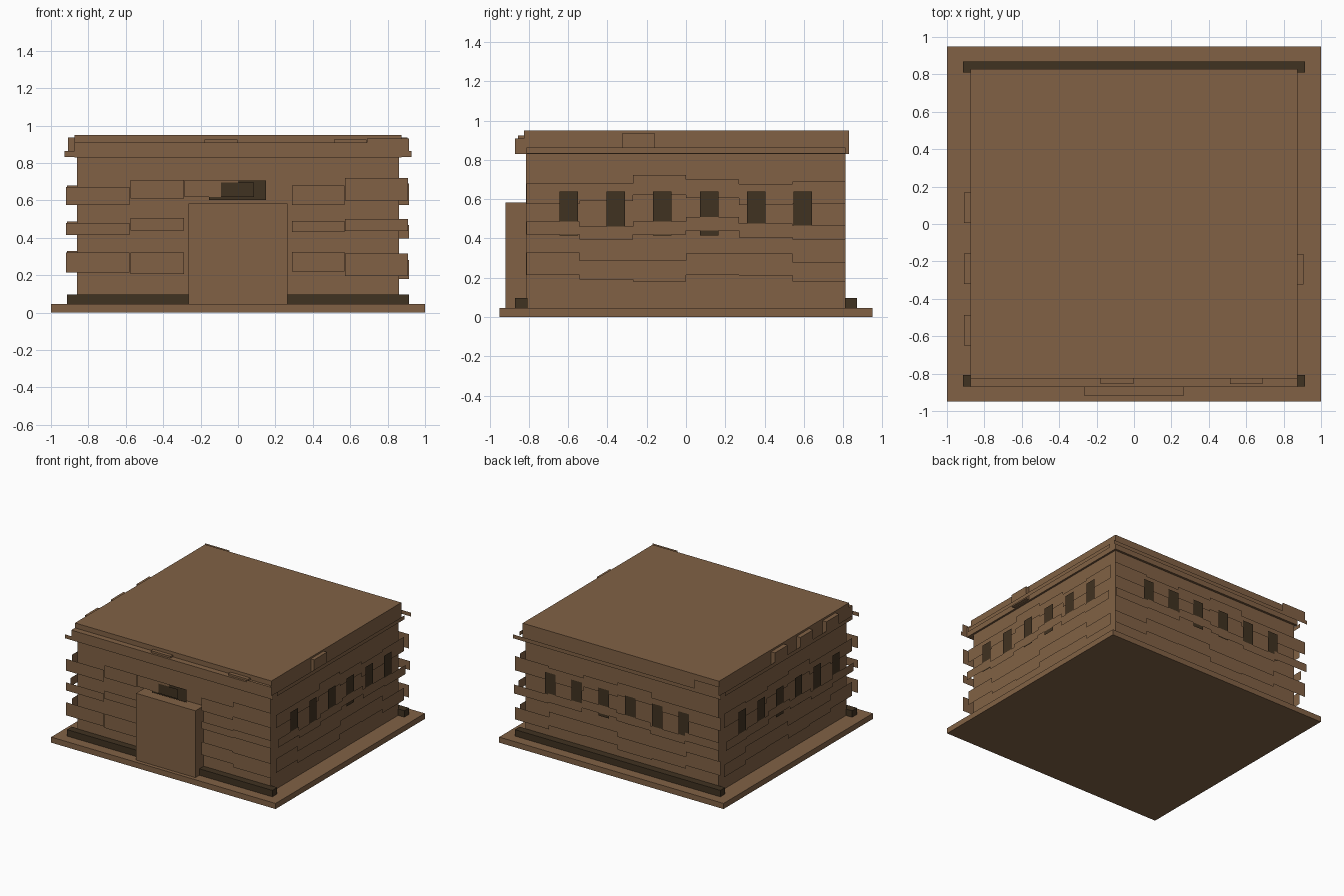
import bpy, bmesh
from mathutils import Vector

old = bpy.data.objects.get("Cube")
if old:
    bpy.data.objects.remove(old, do_unlink=True)


def material(name, rgb):
    m = bpy.data.materials.new(name)
    m.use_nodes = True
    m.diffuse_color = (*rgb, 1)
    m.node_tree.nodes["Principled BSDF"].inputs["Base Color"].default_value = (*rgb, 1)
    return m


BROWN = material("clay brown", (0.22, 0.121, 0.059))
DARK = material("dark brown", (0.051, 0.032, 0.015))


def finish(name, bm, mat):
    mesh = bpy.data.meshes.new(name)
    bm.to_mesh(mesh)
    bm.free()
    mesh.materials.append(mat)
    bpy.context.collection.objects.link(bpy.data.objects.new(name, mesh))


def box(name, x, y, z, mat=BROWN):
    bm = bmesh.new()
    bmesh.ops.create_cube(bm, size=1)
    for v in bm.verts:
        for i, (lo, hi) in enumerate((x, y, z)):
            v.co[i] = lo if v.co[i] < 0 else hi
    finish(name, bm, mat)


# Outward direction of each wall
SIDES = {"front": (0, -1), "back": (0, 1), "left": (1, 0), "right": (-1, 0)}


def panels(name, side, rects, mat=BROWN):
    """Flat outward-facing plates: (start, end, bottom, top, distance)."""
    bm = bmesh.new()
    out = Vector((*SIDES[side], 0))
    for a, b, lo, hi, d in rects:
        along = Vector((abs(out.y), abs(out.x), 0))
        pts = [along * u + out * d + Vector((0, 0, w))
               for u, w in ((a, lo), (b, lo), (b, hi), (a, hi))]
        f = bm.faces.new([bm.verts.new(p) for p in pts])
        f.normal_update()
        if f.normal.dot(out) < 0:
            f.normal_flip()
    finish(side + "_" + name, bm, mat)


# Main masses
box("base_slab", (-1, 1), (-0.95, 0.95), (0, 0.045))
box("wall_block", (-0.86, 0.86), (-0.815, 0.812), (0.045, 0.86))
box("roof_slab", (-0.875, 0.875), (-0.825, 0.83), (0.83, 0.95))
box("front_cornice", (-0.875, 0.875), (-0.872, -0.82), (0.83, 0.91))
box("door_block", (-0.265, 0.265), (-0.92, -0.81), (0.045, 0.583))
box("front_plinth", (-0.915, 0.915), (-0.87, -0.808), (0.045, 0.097), DARK)
box("back_plinth", (-0.915, 0.915), (0.81, 0.87), (0.045, 0.097), DARK)

# Small blocks along the roof edge
for i, x in enumerate((-0.178, 0.512)):
    box(f"front_roof_block_{i}", (x, x + 0.175), (-0.855, -0.82), (0.835, 0.925))
for i, y in enumerate((-0.65, -0.32, 0.005)):
    box(f"right_roof_block_{i}", (-0.91, -0.87), (y, y + 0.163), (0.835, 0.935))
box("left_roof_block", (0.87, 0.905), (-0.323, -0.16), (0.835, 0.937))

# Brick courses: (bottom, top) per column
LOW = ((.215, .328), (.19, .287), (.18, .287), (.215, .323), (.21, .323), (.18, .28))
MID = ((.42, .487), (.395, .46), (.42, .487), (.44, .508), (.405, .477), (.395, .467))
HIGH = ((.575, .68), (.59, .68), (.62, .723), (.605, .70), (.57, .677), (.575, .69))

WINDOW_CENTRES = [-0.597 + 0.2385 * i for i in range(6)]

for side in ("back", "left", "right"):
    half, face = (0.915, 0.87) if side == "back" else (0.813, 0.91)
    step = half / 3
    for label, course, d in (("low", LOW, 0), ("middle", MID, 0.015), ("high", HIGH, 0)):
        panels(label + "_bricks", side,
               [(-half + step * i, -half + step * (i + 1), lo, hi, face + d)
                for i, (lo, hi) in enumerate(course)])
    panels("windows", side, [(c - 0.047, c + 0.047, 0.415, 0.64, face + 0.009)
                             for c in WINDOW_CENTRES], DARK)

# Front bricks on either side of the door
A, B, C, D = (-0.92, -0.58), (-0.575, -0.288), (0.29, 0.57), (0.572, 0.91)
F = 0.878
panels("low_bricks", "front", [(*A, .215, .32, F), (*B, .205, .32, F),
                               (*C, .22, .325, F), (*D, .195, .315, F)])
panels("middle_bricks", "front", [(*A, .415, .48, F), (*B, .44, .505, F),
                                  (*C, .43, .49, F), (*D, .435, .50, F)])
panels("high_bricks", "front", [(*A, .575, .67, F), (*B, .61, .71, F), (-.285, 0, .617, .71, F),
                                (*C, .575, .68, F), (*D, .60, .72, F)])

# Layered window over the door
panels("window_back", "front", [(-0.155, 0.15, 0.602, 0.705, F - 0.006)], DARK)
panels("window_front", "front", [(-0.09, 0.085, 0.617, 0.695, F + 0.008)], DARK)

# Thin bands and corner plates under the roof
for side in SIDES:
    half, d = (0.928, 0.878) if side in ("front", "back") else (0.813, 0.915)
    panels("roof_band", side, [(-half, half, 0.833, 0.864, d)])
panels("corner_plate", "front", [(0.69, 0.915, 0.864, 0.93, 0.878)])
panels("corner_plate", "back", [(-0.91, -0.69, 0.864, 0.932, 0.878)])
